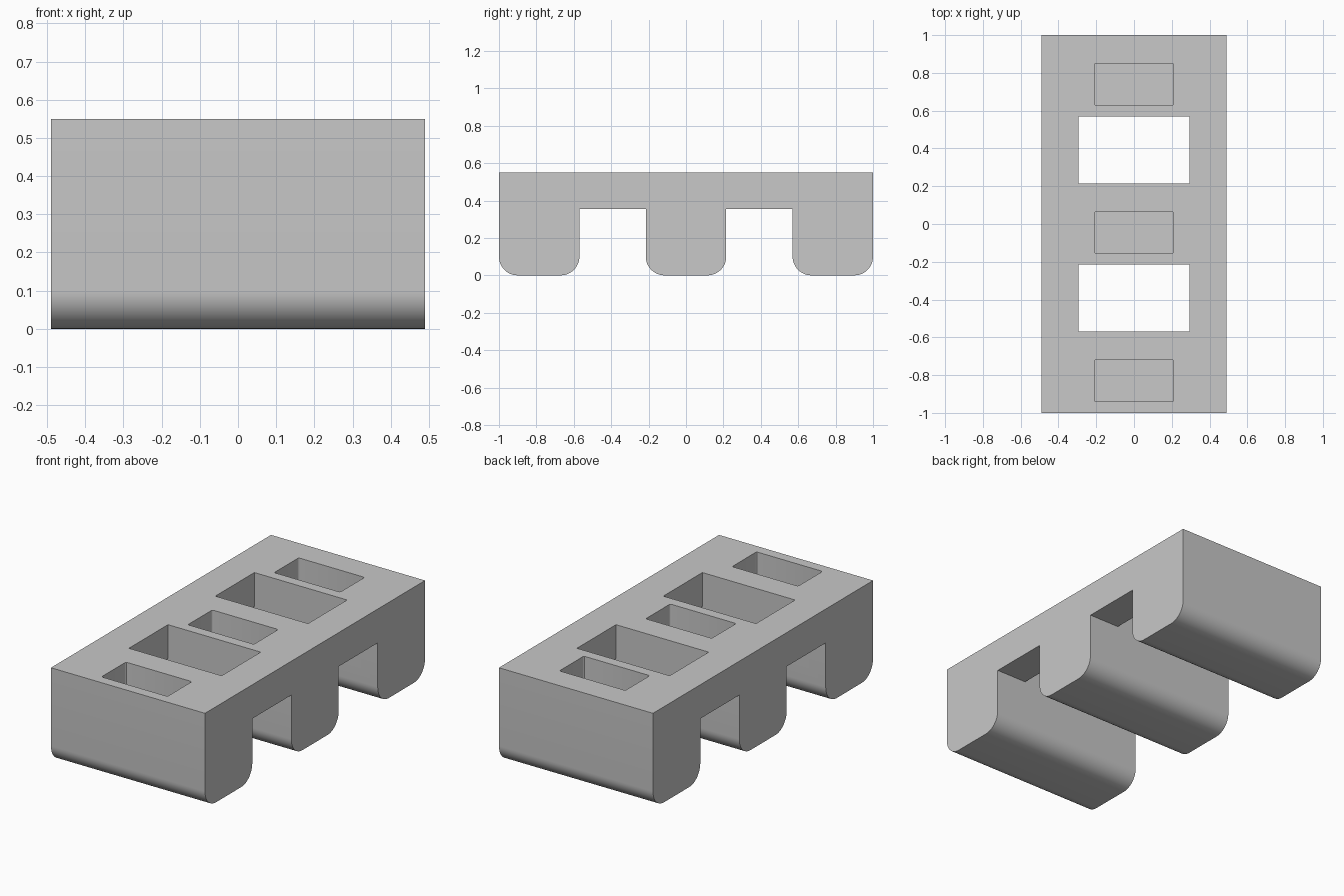
import bpy
import bmesh
from math import sin, cos, pi
from mathutils import Matrix

cube = bpy.data.objects.get("Cube")
if cube:
    bpy.data.objects.remove(cube, do_unlink=True)

HALF_WIDTH, HEIGHT = 0.49, 0.55
LEG_HALF, LEG_SPACING = 0.215, 0.785
NOTCH_TOP, RADIUS, STEPS = 0.355, 0.1, 12
POCKET_DEPTH = 0.3

grey = bpy.data.materials.new("plain grey")
grey.use_nodes = True
colour = (0.58, 0.58, 0.58, 1)
grey.diffuse_color = colour
grey.node_tree.nodes["Principled BSDF"].inputs["Base Color"].default_value = colour


def make_object(name, bm):
    bmesh.ops.recalc_face_normals(bm, faces=bm.faces)
    mesh = bpy.data.meshes.new(name)
    bm.to_mesh(mesh)
    bm.free()
    mesh.materials.append(grey)
    obj = bpy.data.objects.new(name, mesh)
    bpy.context.collection.objects.link(obj)
    return obj


def cut_box(body, name, y, size_x, size_y, bottom, corner=0):
    """Cut a vertical opening through the top, down to the given height."""
    top = HEIGHT + 0.1
    bm = bmesh.new()
    place = Matrix.Translation((0, y, (top + bottom) / 2))
    bmesh.ops.create_cube(bm, size=1, matrix=place @ Matrix.Diagonal(
        (size_x, size_y, top - bottom, 1)))
    if corner:
        upright = [e for e in bm.edges
                   if abs(e.verts[0].co.z - e.verts[1].co.z) > 0.1]
        bmesh.ops.bevel(bm, geom=upright, offset=corner, segments=3,
                        profile=0.5, affect='EDGES')
    cutter = make_object(name, bm)
    cutter.hide_render = True
    mod = body.modifiers.new(name, 'BOOLEAN')
    mod.operation, mod.solver, mod.object = 'DIFFERENCE', 'EXACT', cutter
    bpy.context.view_layer.objects.active = body
    bpy.ops.object.modifier_apply(modifier=mod.name)
    bpy.data.objects.remove(cutter, do_unlink=True)


# Side profile: deck with three round-bottomed legs
profile = [(-1, HEIGHT)]
for leg in (-1, 0, 1):
    y = leg * LEG_SPACING
    if leg > -1:
        profile.append((y - LEG_HALF, NOTCH_TOP))
    for side, start in ((-1, pi), (1, 1.5 * pi)):
        for i in range(STEPS + 1):
            a = start + i / STEPS * pi / 2
            profile.append((y + side * (LEG_HALF - RADIUS) + RADIUS * cos(a),
                            RADIUS + RADIUS * sin(a)))
    if leg < 1:
        profile.append((y + LEG_HALF, NOTCH_TOP))
profile.append((1, HEIGHT))

bm = bmesh.new()
face = bm.faces.new([bm.verts.new((-HALF_WIDTH, y, z)) for y, z in profile])
extruded = bmesh.ops.extrude_face_region(bm, geom=[face], use_keep_orig=True)
bmesh.ops.translate(bm, vec=(2 * HALF_WIDTH, 0, 0), verts=[
    v for v in extruded["geom"] if isinstance(v, bmesh.types.BMVert)])
body = make_object("pallet_body", bm)

# Openings through the deck, flush with the leg walls
gap = LEG_SPACING - 2 * LEG_HALF
for side in (-1, 1):
    cut_box(body, "deck_opening", side * LEG_SPACING / 2, 0.59, gap, 0.25)

# Blind pockets set into the top of each leg
for leg in (-1, 0, 1):
    cut_box(body, "leg_pocket", leg * LEG_SPACING - 0.045, 0.42, 0.222,
            HEIGHT - POCKET_DEPTH, corner=0.01)

bpy.ops.object.select_all(action='DESELECT')
body.select_set(True)
bpy.context.view_layer.objects.active = body
bpy.ops.object.shade_smooth_by_angle(angle=pi / 6)
